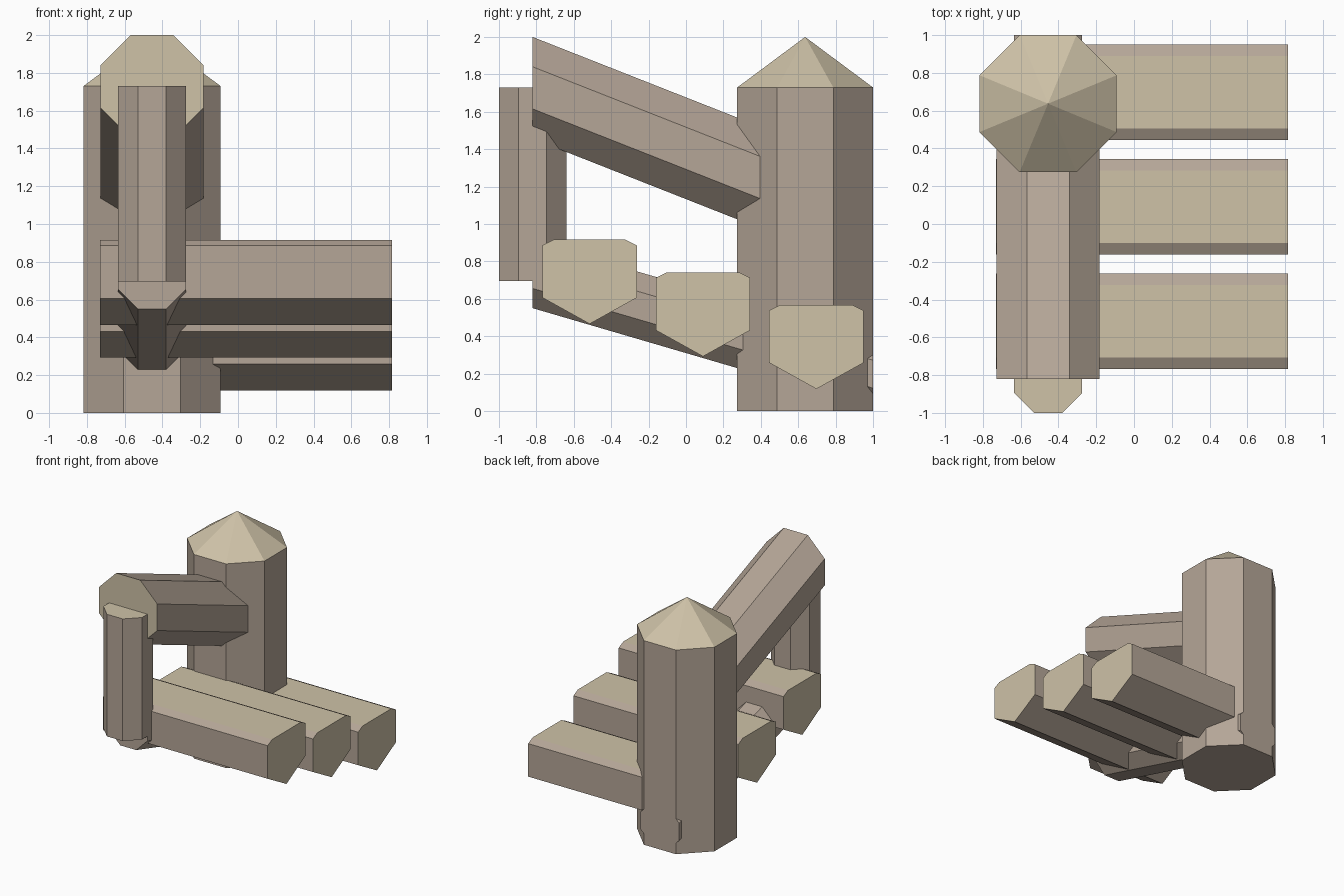
import bpy, bmesh
from math import cos, sin, pi, radians
from mathutils import Vector

if "Cube" in bpy.data.objects:
    bpy.data.objects.remove(bpy.data.objects["Cube"])


def material(name, rgb):
    m = bpy.data.materials.new(name)
    m.diffuse_color = (*rgb, 1)
    m.use_nodes = True
    m.node_tree.nodes["Principled BSDF"].inputs["Base Color"].default_value = m.diffuse_color
    return m


BARK = material("bark", (0.46, 0.38, 0.31))
CUT_WOOD = material("cut_wood", (0.62, 0.54, 0.39))


def octagon(apothem):
    r = apothem / cos(pi / 8)
    return [(r * cos(pi / 8 + i * pi / 4), r * sin(pi / 8 + i * pi / 4)) for i in range(8)]


def prism(name, start, end, is_cut):
    """Joins two matching rings; is_cut(normal) picks the pale cut-wood faces."""
    bm = bmesh.new()
    a = [bm.verts.new(p) for p in start]
    b = [bm.verts.new(p) for p in end]
    n = len(a)
    bm.faces.new(a[::-1])
    bm.faces.new(b)
    for i in range(n):
        j = (i + 1) % n
        bm.faces.new((a[i], a[j], b[j], b[i]))
    bmesh.ops.recalc_face_normals(bm, faces=bm.faces)
    bm.normal_update()
    for f in bm.faces:
        f.material_index = int(is_cut(f.normal))
    me = bpy.data.meshes.new(name)
    bm.to_mesh(me)
    bm.free()
    me.materials.append(BARK)
    me.materials.append(CUT_WOOD)
    ob = bpy.data.objects.new(name, me)
    bpy.context.collection.objects.link(ob)
    return ob


X = -0.455  # shared centre line of posts, rail and stringer


def post(name, y, apothem, z0, z1):
    ring = octagon(apothem)
    prism(name, [(X + u, y + v, z0) for u, v in ring],
          [(X + u, y + v, z1) for u, v in ring], lambda n: n.z > 0.9)


def sloped_beam(name, apothem, y0, z0, y1, z1, is_cut):
    # Sheared beam with vertical end faces
    ring = octagon(apothem)
    prism(name, [(X + u, y0, z0 + v) for u, v in ring],
          [(X + u, y1, z1 + v) for u, v in ring], is_cut)


# Upright posts
post("main_post", 0.637, 0.363, 0, 1.73)
post("front_post", -0.82, 0.18, 0.695, 1.73)

# Pointed top of the main post
bpy.ops.mesh.primitive_cone_add(vertices=8, radius1=0.363 / cos(pi / 8), radius2=0, depth=0.27,
                                end_fill_type='NOTHING', location=(X, 0.637, 1.865),
                                rotation=(0, 0, radians(22.5)))
tip = bpy.context.object
tip.name = "main_post_tip"
tip.data.materials.append(CUT_WOOD)

# Handrail and the stringer under the steps
sloped_beam("handrail", 0.272, -0.82, 1.728, 0.637, 1.154, lambda n: abs(n.y) > 0.99)
sloped_beam("stringer", 0.18, -0.82, 0.73, 1.0, 0.197, lambda n: False)

# Split-log steps, flat on top and pointed underneath
profile = [(-0.252, 0.42), (-0.192, 0.45), (0.192, 0.45), (0.252, 0.42),
           (0.252, 0.14), (0, 0), (-0.252, 0.14)]
for i, left in enumerate((-0.73, -0.73, X)):
    y, z = -0.515 + 0.606 * i, 0.466 - 0.174 * i
    prism(f"step_{i + 1}", [(left, y + u, z + v) for u, v in profile],
          [(0.815, y + u, z + v) for u, v in profile],
          lambda n: n.z > 0.95 or abs(n.x) > 0.9)
